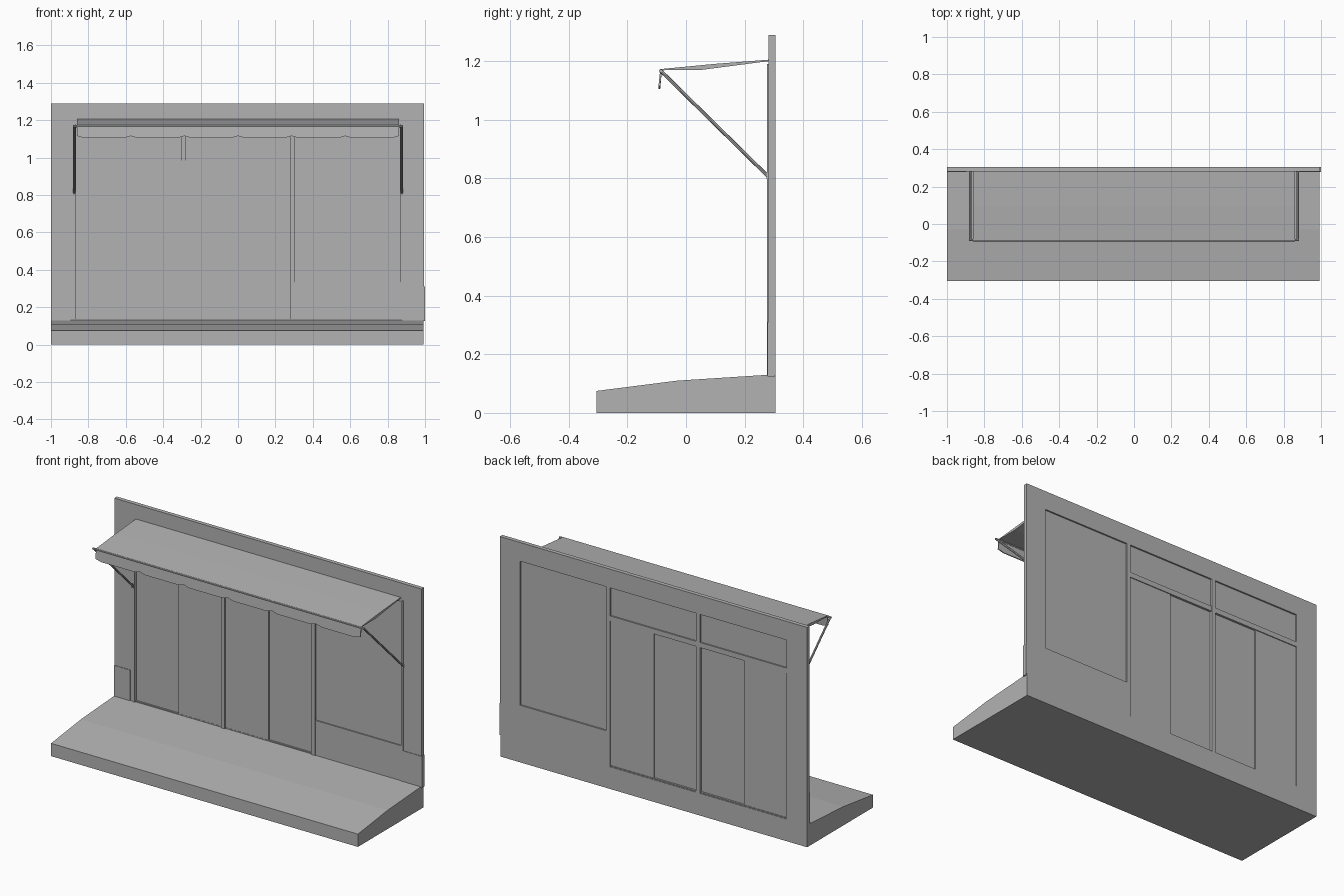
import bpy, bmesh, math
from mathutils import Vector

if "Cube" in bpy.data.objects:
    bpy.data.objects.remove(bpy.data.objects["Cube"], do_unlink=True)

grey = bpy.data.materials.new("plain grey")
grey.use_nodes = True
grey.diffuse_color = (0.45, 0.45, 0.45, 1)
grey.node_tree.nodes["Principled BSDF"].inputs["Base Color"].default_value = (0.45, 0.45, 0.45, 1)


def finish(name, bm):
    bmesh.ops.recalc_face_normals(bm, faces=bm.faces[:])
    mesh = bpy.data.meshes.new(name)
    bm.to_mesh(mesh)
    bm.free()
    mesh.materials.append(grey)
    obj = bpy.data.objects.new(name, mesh)
    bpy.context.scene.collection.objects.link(obj)
    return obj


def box(name, x, y, z):
    bm = bmesh.new()
    bmesh.ops.create_cube(bm, size=1)
    for v in bm.verts:
        v.co = [(a[0] + a[1]) / 2 + c * (a[1] - a[0]) for a, c in zip((x, y, z), v.co)]
    return finish(name, bm)


def prism(name, outline, offset):
    """Extrude a flat outline along an offset."""
    bm = bmesh.new()
    face = bm.faces.new([bm.verts.new(p) for p in outline])
    res = bmesh.ops.extrude_face_region(bm, geom=[face])
    moved = [g for g in res["geom"] if isinstance(g, bmesh.types.BMVert)]
    bmesh.ops.translate(bm, verts=moved, vec=offset)
    return finish(name, bm)


def rod(name, a, b, radius):
    a, b = Vector(a), Vector(b)
    bm = bmesh.new()
    bmesh.ops.create_cone(bm, cap_ends=True, segments=8, radius1=radius, radius2=radius,
                          depth=(b - a).length)
    turn = (b - a).to_track_quat('Z', 'Y').to_matrix()
    for v in bm.verts:
        v.co = turn @ v.co + (a + b) / 2
    return finish(name, bm)


FRONT, BACK, FLOOR, HEAD, SILL, RAIL = 0.281, 0.305, 0.13, 1.18, 0.335, 0.985

# Sloping pavement
profile = [(-0.305, 0), (BACK, 0), (BACK, FLOOR), (0.28, FLOOR), (-0.03, 0.11), (-0.305, 0.075)]
prism("pavement", [(-1, y, z) for y, z in profile], (1.992, 0, 0))

# Wall: a grid of cells without the openings, given thickness
openings = [(-0.865, -0.305, FLOOR), (-0.28, 0.28, FLOOR), (0.305, 0.865, SILL)]
xs = [-1, -0.865, -0.305, -0.28, 0.28, 0.305, 0.865, 0.995]
zs = [FLOOR, SILL, HEAD, 1.29]
bm = bmesh.new()
for x0, x1 in zip(xs, xs[1:]):
    for z0, z1 in zip(zs, zs[1:]):
        if any(a <= x0 < b and bottom <= z0 < HEAD for a, b, bottom in openings):
            continue
        bm.faces.new([bm.verts.new((x, FRONT, z)) for x, z in
                      ((x0, z0), (x1, z0), (x1, z1), (x0, z1))])
bmesh.ops.remove_doubles(bm, verts=bm.verts[:], dist=0.0001)
res = bmesh.ops.extrude_face_region(bm, geom=bm.faces[:])
bmesh.ops.translate(bm, vec=(0, BACK - FRONT, 0),
                    verts=[g for g in res["geom"] if isinstance(g, bmesh.types.BMVert)])
bmesh.ops.dissolve_limit(bm, angle_limit=0.01, verts=bm.verts[:], edges=bm.edges[:])
finish("wall", bm)

# Low plinths on the outer piers and slim front trims on the posts
box("left_plinth", (0.877, 0.999), (0.278, 0.304), (0.125, 0.31))
box("right_plinth", (-1, -0.896), (0.278, 0.304), (0.125, 0.31))
for name, x0, x1 in (("inner_post_trim", -0.305, -0.28), ("window_post_trim", 0.28, 0.305),
                     ("left_post_trim", 0.865, 0.877), ("right_post_trim", -0.877, -0.865)):
    box(name, (x0, x1), (0.277, FRONT + 0.002), (FLOOR, HEAD + 0.01))

# Shop window
box("shop_window", (0.305, 0.865), (0.288, 0.296), (SILL, HEAD))

# Two sliding door bays, each with a fanlight, rail, threshold and two leaves
for side, (x0, x1, _) in zip(("right", "middle"), openings[:2]):
    mid = (x0 + x1) / 2
    box(side + "_fanlight", (x0, x1), (0.289, 0.296), (RAIL, HEAD))
    box(side + "_door_rail", (x0, x1), (0.287, 0.304), (RAIL, RAIL + 0.03))
    box(side + "_threshold", (x0, x1), (0.284, 0.302), (FLOOR - 0.005, FLOOR + 0.006))
    front_leaf, back_leaf = ((mid, x1), (x0, mid)) if side == "right" else ((x0, mid), (mid, x1))
    box(side + "_front_leaf", front_leaf, (0.285, 0.291), (FLOOR, RAIL))
    box(side + "_back_leaf", back_leaf, (0.292, 0.299), (FLOOR, RAIL))

# Awning cloth, sagging gently between wall and front bar
cloth = [(0.281, 1.205), (0.1, 1.191), (-0.088, 1.173), (-0.088, 1.169), (0.05, 1.17), (0.281, 1.2)]
prism("awning_cloth", [(-0.86, y, z) for y, z in cloth], (1.72, 0, 0))

# Scalloped valance hanging from the front bar
scallops, steps = 6, 8
hem = []
for i in range(scallops * steps + 1):
    t = (i % steps) / steps
    drop = min(1, 4 * math.sin(math.pi * t))
    hem.append((-0.86 + 1.72 * i / (scallops * steps), -0.094, 1.115 - 0.01 * drop))
prism("awning_valance", [(-0.86, -0.088, 1.172)] + hem + [(0.86, -0.088, 1.172)], (0, 0.006, 0))

# Front bar and diagonal stays
rod("awning_bar", (-0.882, -0.086, 1.167), (0.882, -0.086, 1.167), 0.006)
for side, s in (("left", 1), ("right", -1)):
    rod(side + "_awning_stay", (s * 0.876, -0.086, 1.167), (s * 0.876, 0.281, 0.806), 0.006)
    box(side + "_stay_bracket", sorted((s * 0.87, s * 0.882)), (0.274, 0.283), (0.798, 0.82))
